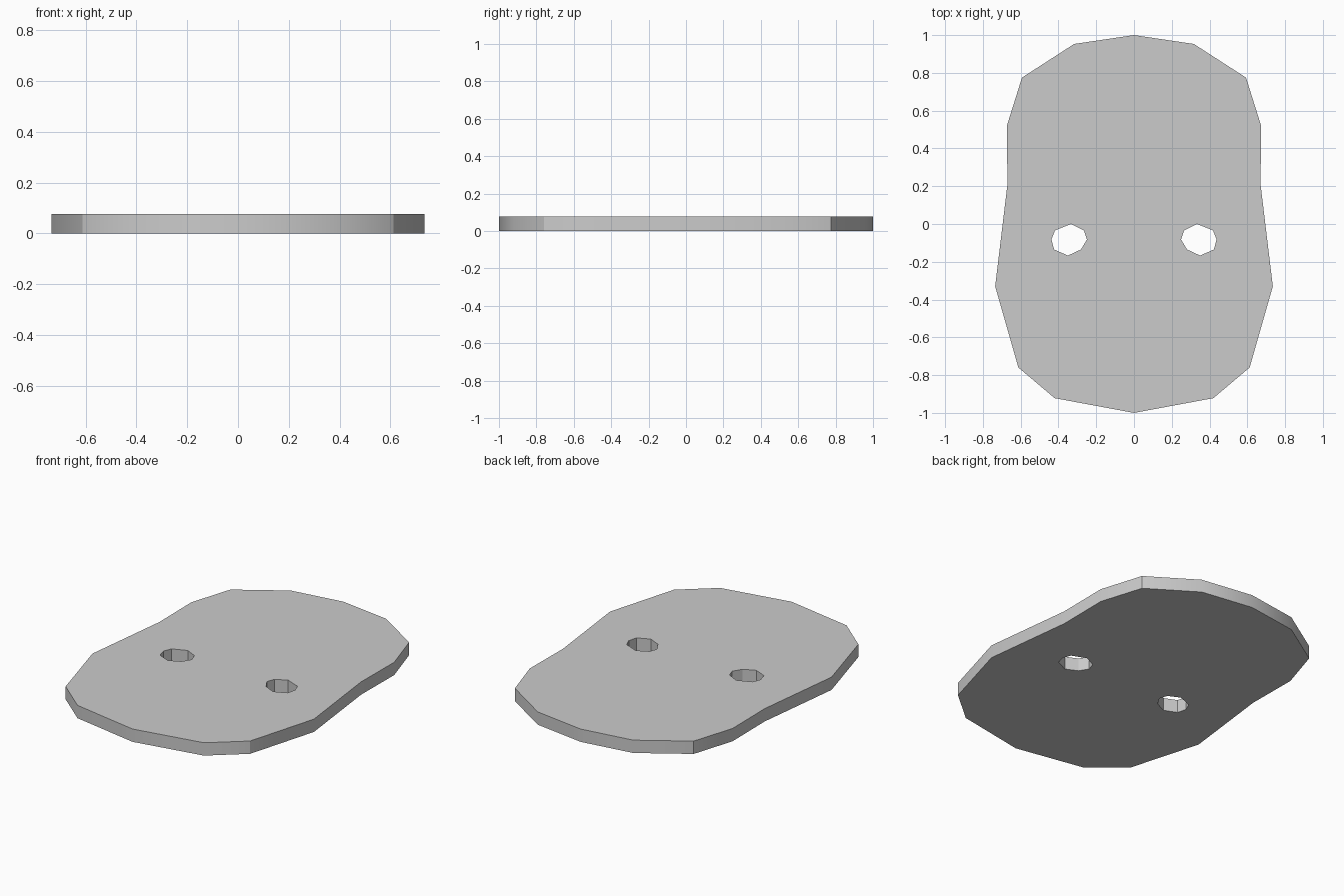
import bpy, bmesh, math

if "Cube" in bpy.data.objects:
    bpy.data.objects.remove(bpy.data.objects["Cube"])

THICKNESS = 0.077

# Right half of the outline, top centre to bottom centre
half = [(0, 1), (0.317, 0.953), (0.593, 0.775), (0.673, 0.52), (0.67, 0.21),
        (0.735, -0.33), (0.612, -0.76), (0.42, -0.922), (0, -1)]
# Right eye hole
eye = [(0.333, 0), (0.418, -0.034), (0.437, -0.082), (0.423, -0.135),
       (0.35, -0.167), (0.281, -0.135), (0.249, -0.082), (0.265, -0.034)]


def mirror(points):
    return [(-x, y) for x, y in reversed(points)]


def add_loop(bm, points):
    verts = [bm.verts.new((x, y, 0)) for x, y in points]
    return [bm.edges.new((verts[i - 1], verts[i])) for i in range(len(verts))]


# Flat plate with two holes, thickened upwards
bm = bmesh.new()
edges = []
for loop in (half + mirror(half[1:-1]), eye, mirror(eye)):
    edges += add_loop(bm, loop)
bmesh.ops.triangle_fill(bm, edges=edges, use_beauty=True, normal=(0, 0, 1))
top = bmesh.ops.extrude_face_region(bm, geom=bm.faces[:], use_keep_orig=True)
for item in top["geom"]:
    if isinstance(item, bmesh.types.BMVert):
        item.co.z = THICKNESS
bmesh.ops.recalc_face_normals(bm, faces=bm.faces)

mesh = bpy.data.meshes.new("mask_plate")
bm.to_mesh(mesh)
bm.free()
plate = bpy.data.objects.new("mask_plate", mesh)
bpy.context.collection.objects.link(plate)

# Soft rim, sharp plate edges and hole corners
bpy.context.view_layer.objects.active = plate
plate.select_set(True)
bpy.ops.object.shade_smooth_by_angle(angle=math.radians(30))
